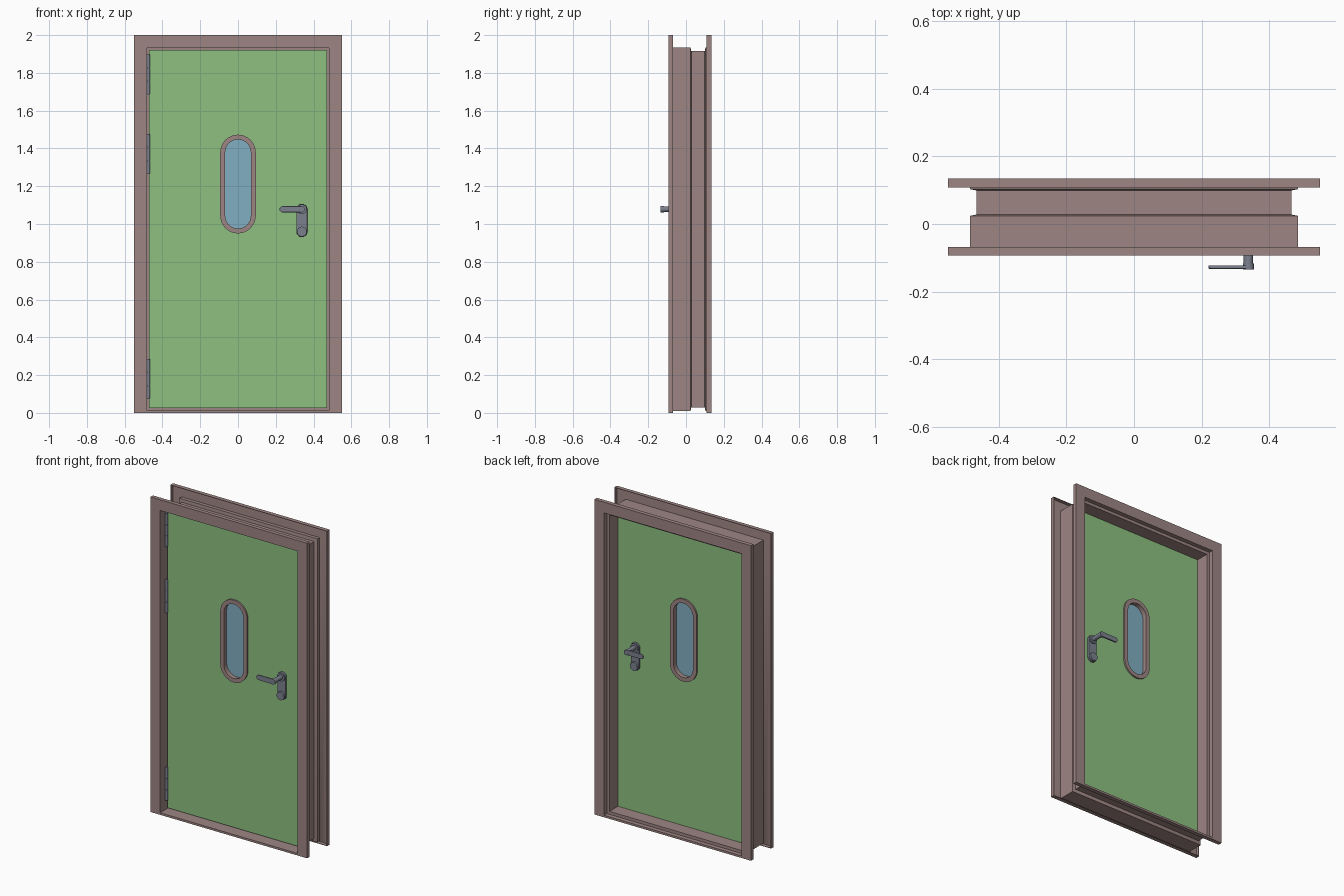
import bpy, math

if "Cube" in bpy.data.objects:
    bpy.data.objects.remove(bpy.data.objects["Cube"])

def material(name, rgb):
    m = bpy.data.materials.new(name)
    m.diffuse_color = (*rgb, 1)
    m.use_nodes = True
    m.node_tree.nodes["Principled BSDF"].inputs["Base Color"].default_value = m.diffuse_color
    return m

BROWN = material("brown_steel", (0.34, 0.24, 0.23))
GREEN = material("green_panel", (0.27, 0.53, 0.22))
BLUE = material("blue_glass", (0.22, 0.43, 0.54))
GREY = material("dark_metal", (0.20, 0.22, 0.27))

DOOR_F, DOOR_B = -0.034, 0.018          # door faces along y
MID = (DOOR_F + DOOR_B) / 2

def finish(ob, mat):
    bpy.ops.object.select_all(action='DESELECT')
    ob.select_set(True)
    bpy.context.view_layer.objects.active = ob
    bpy.ops.object.convert(target='MESH')
    ob = bpy.context.object
    ob.data.materials.clear()
    ob.data.materials.append(mat)
    bpy.ops.object.shade_smooth_by_angle(angle=math.radians(30))
    return ob

def stadium(cx, z0, z1, r, n=16):
    """Upright capsule outline."""
    pts = []
    for cz, a0 in ((z1 - r, 0), (z0 + r, math.pi)):
        for i in range(n + 1):
            a = a0 + math.pi * i / n
            pts.append((cx + r * math.cos(a), cz + r * math.sin(a)))
    return pts

def plate(name, loops, y0, y1, mat, bevel=0.0):
    """Flat outline(s) in x-z, with holes, extruded from y0 to y1."""
    y0, y1 = sorted((y0, y1))
    cu = bpy.data.curves.new(name, 'CURVE')
    cu.dimensions, cu.fill_mode = '2D', 'BOTH'
    cu.extrude = (y1 - y0) / 2 - bevel
    cu.bevel_depth, cu.bevel_resolution, cu.offset = bevel, 1, -bevel
    for pts in loops:
        s = cu.splines.new('POLY')
        s.points.add(len(pts) - 1)
        for p, (x, z) in zip(s.points, pts):
            p.co = (x, z, 0, 1)
        s.use_cyclic_u = True
    ob = bpy.data.objects.new(name, cu)
    bpy.context.collection.objects.link(ob)
    ob.rotation_euler.x = math.pi / 2
    ob.location.y = (y0 + y1) / 2
    return finish(ob, mat)

def cylinder(name, loc, r, length, mat, along_y=False):
    bpy.ops.mesh.primitive_cylinder_add(vertices=24, radius=r, depth=length, location=loc,
                                        rotation=(math.pi / 2 if along_y else 0, 0, 0))
    ob = bpy.context.object
    ob.name = name
    return finish(ob, mat)

# Folded sheet frame: (inward distance, y) profile swept round the opening
profile = [(0, -0.068), (0, -0.093), (0.068, -0.093), (0.068, 0.021), (0.087, 0.021),
           (0.087, 0.106), (0.068, 0.106), (0.068, 0.134), (0, 0.134), (0, 0.108)]
verts, faces = [], []
for d, y in profile:
    x, top, low = 0.55 - d, 2 - d, max(0, d - 0.055)
    verts += [(-x, y, low), (x, y, low), (x, y, top), (-x, y, top)]
for k in range(len(profile) - 1):
    for i in range(4):
        a, b = k * 4 + i, k * 4 + (i + 1) % 4
        faces.append((a, b, b + 4, a + 4))
me = bpy.data.meshes.new("door_frame")
me.from_pydata(verts, [], faces)
frame = bpy.data.objects.new("door_frame", me)
bpy.context.collection.objects.link(frame)
sol = frame.modifiers.new("sheet", 'SOLIDIFY')
sol.thickness, sol.offset, sol.use_even_offset = 0.003, -1, True
finish(frame, BROWN)

# Door leaf with window hole
hole = stadium(0, 0.969, 1.454, 0.075)
plate("door_leaf", [[(-0.47, 0.025), (0.47, 0.025), (0.47, 1.922), (-0.47, 1.922)], hole],
      DOOR_F, DOOR_B, GREEN)

# Window: rings on both faces, lining and glass
outer = stadium(0, 0.95, 1.473, 0.094)
inner = stadium(0, 0.976, 1.447, 0.068)
plate("window_ring_front", [outer, inner], DOOR_F - 0.01, DOOR_F, BROWN)
plate("window_ring_back", [outer, inner], DOOR_B, DOOR_B + 0.01, BROWN)
plate("window_lining", [hole, stadium(0, 0.973, 1.450, 0.071)], DOOR_F, DOOR_B, BROWN)
plate("window_glass", [stadium(0, 0.973, 1.450, 0.071)], MID - 0.004, MID + 0.004, BLUE)

# Handle sets on both faces
HX, HZ = 0.338, 1.078
for side, s, face in (("front", -1, DOOR_F), ("back", 1, DOOR_B)):
    def y(d):
        return face + s * d
    plate(f"handle_plate_{side}", [stadium(HX, 0.931, 1.106, 0.029)], y(0), y(0.012), GREY, 0.002)
    cylinder(f"handle_rose_{side}", (HX, y(0.01), HZ), 0.026, 0.02, GREY, True)
    cylinder(f"lock_cylinder_{side}", (HX, y(0.0125), 0.96), 0.026, 0.025, GREY, True)
    cylinder(f"handle_neck_{side}", (HX, y(0.045), HZ), 0.014, 0.09, GREY, True)
    cylinder(f"handle_collar_{side}", (HX, y(0.091), HZ), 0.0165, 0.018, GREY, True)
    lever = [(HX - (z - HZ), HZ + (x - HX)) for x, z in stadium(HX, HZ - 0.016, HZ + 0.118, 0.016)]
    plate(f"handle_lever_{side}", [lever], y(0.088), y(0.099), GREY, 0.003)

# Hinges: three stacked knuckles each
for n, z in enumerate((0.18, 1.371, 1.792)):
    for k in (-1, 0, 1):
        cylinder(f"hinge_{n + 1}_knuckle_{k + 2}", (-0.474, DOOR_F - 0.006, z + k * 0.0705),
                 0.008, 0.068, GREY)
    cylinder(f"hinge_{n + 1}_pin", (-0.474, DOOR_F - 0.006, z), 0.0055, 0.212, GREY)
